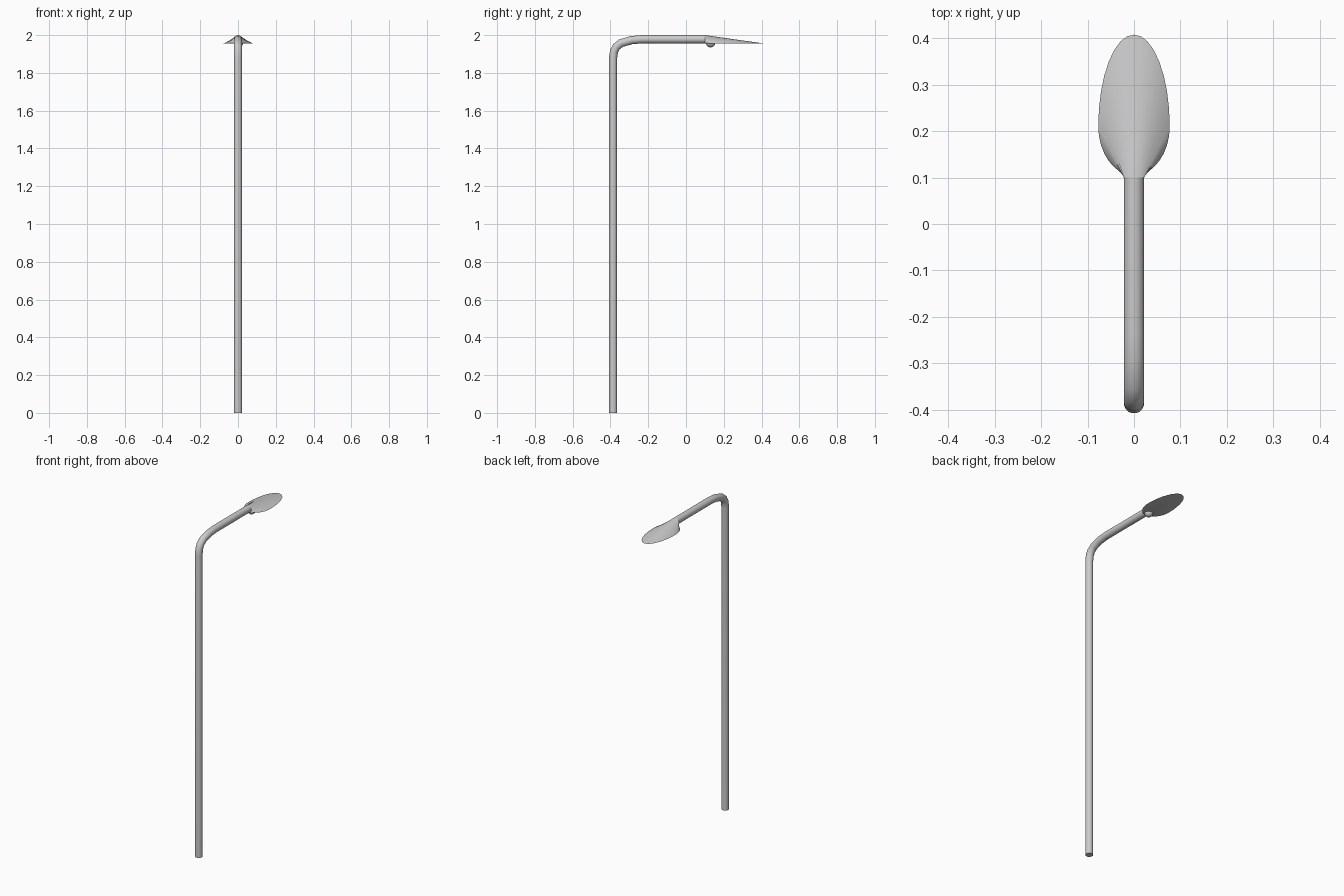
import bpy, bmesh
from math import sin, cos, pi
from mathutils import Vector

if "Cube" in bpy.data.objects:
    bpy.data.objects.remove(bpy.data.objects["Cube"])

N = 32
R = 0.0218
TOP = 2.0 - R


def loft(name, rings):
    # skin a list of closed rings and cap both ends
    bm = bmesh.new()
    loops = [[bm.verts.new(p) for p in ring] for ring in rings]
    for a, b in zip(loops, loops[1:]):
        for i in range(N):
            j = (i + 1) % N
            bm.faces.new((a[i], a[j], b[j], b[i]))
    bm.faces.new(loops[0])
    bm.faces.new(loops[-1])
    bmesh.ops.recalc_face_normals(bm, faces=bm.faces)
    me = bpy.data.meshes.new(name)
    bm.to_mesh(me)
    bm.free()
    ob = bpy.data.objects.new(name, me)
    bpy.context.collection.objects.link(ob)
    smooth(ob)
    return ob


def smooth(ob):
    bpy.ops.object.select_all(action='DESELECT')
    ob.select_set(True)
    bpy.context.view_layer.objects.active = ob
    bpy.ops.object.shade_smooth_by_angle(angle=pi / 6)


# pole and arm: one tube swept along a bent path in the yz plane
path = [Vector((0, y, z)) for y, z in (
    (-0.386, 0), (-0.386, 1.88), (-0.381, 1.915), (-0.369, 1.938),
    (-0.345, 1.957), (-0.29, 1.973), (-0.235, TOP), (0.10, TOP))]
rings = []
for i, p in enumerate(path):
    t_in = (p - path[i - 1]).normalized() if i else Vector((0, 0, 1))
    t_out = (path[i + 1] - p).normalized() if i < len(path) - 1 else Vector((0, 1, 0))
    t = (t_in + t_out).normalized()
    up = Vector((0, -t.z, t.y))
    rings.append([p + Vector((R * sin(2 * pi * k / N), 0, 0)) + up * R * cos(2 * pi * k / N)
                  for k in range(N)])
loft("pole_arm", rings)

# lamp head: arm end ring ruled down to a flat leaf outline
outline = []
for k in range(N):
    a = 2 * pi * k / N
    c = cos(a)
    outline.append(Vector((0.077 * sin(a), 0.21 + (0.198 if c > 0 else 0.105) * c, TOP - R)))
loft("lamp_head", [rings[-1], outline])

# small sensor ball under the head
bpy.ops.mesh.primitive_uv_sphere_add(segments=24, ring_count=16, radius=0.025,
                                     location=(0.002, 0.13, 1.96))
ball = bpy.context.object
ball.name = "bulb"
smooth(ball)
